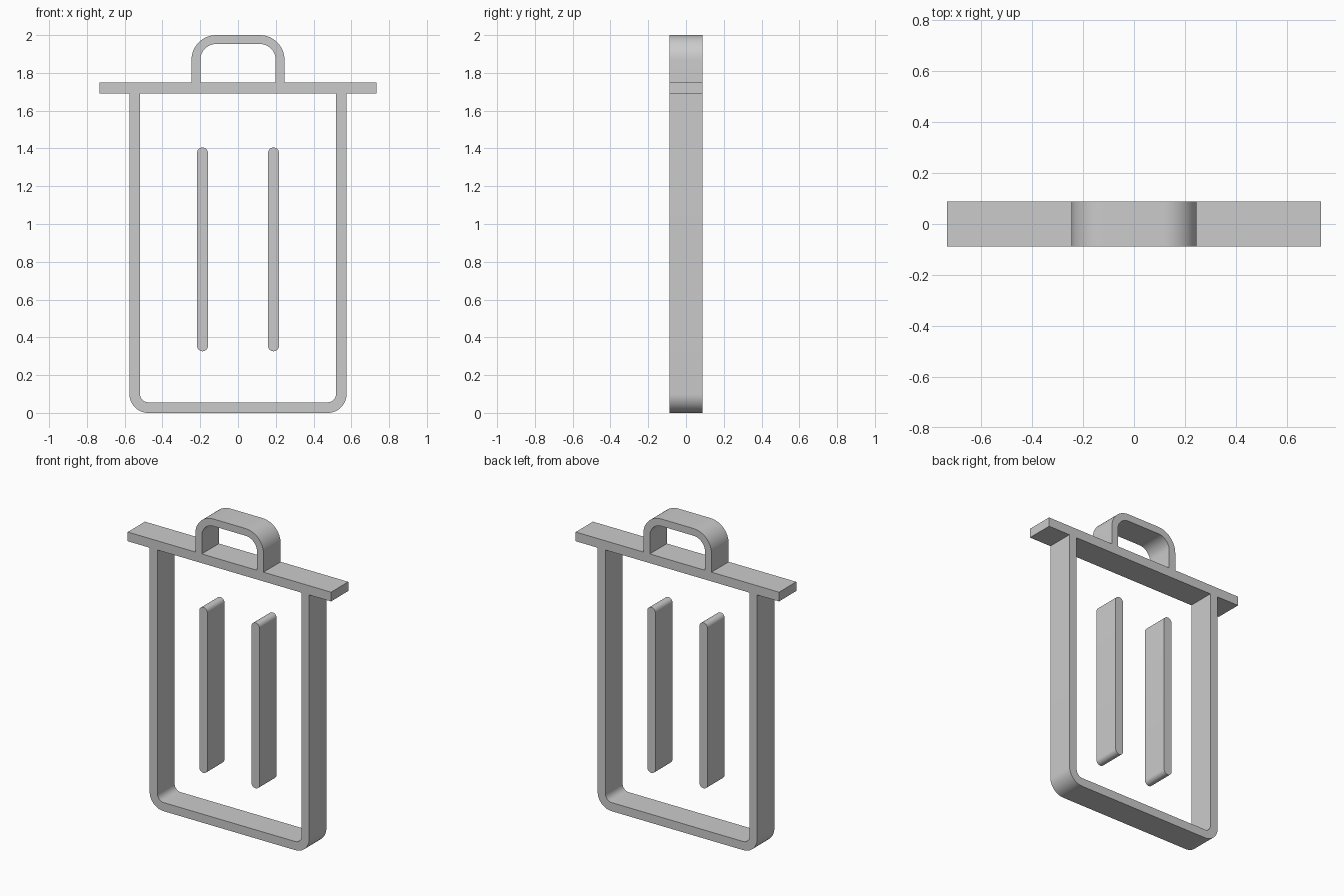
import bpy
import bmesh
from math import sin, cos, pi, radians

DEPTH = 0.177
ARC_STEPS = 12

cube = bpy.data.objects.get("Cube")
if cube:
    bpy.data.objects.remove(cube, do_unlink=True)

grey = bpy.data.materials.new("light_grey")
grey.use_nodes = True
colour = (0.6, 0.6, 0.6, 1)
grey.diffuse_color = colour
grey.node_tree.nodes["Principled BSDF"].inputs["Base Color"].default_value = colour


def extrude_profile(name, faces_2d):
    """Extrude flat x-z faces symmetrically through the depth."""
    bm = bmesh.new()
    for outline in faces_2d:
        bm.faces.new([bm.verts.new((x, -DEPTH / 2, z)) for x, z in outline])
    bmesh.ops.remove_doubles(bm, verts=bm.verts[:], dist=1e-5)
    result = bmesh.ops.extrude_face_region(bm, geom=bm.faces[:], use_keep_orig=True)
    moved = [v for v in result["geom"] if isinstance(v, bmesh.types.BMVert)]
    bmesh.ops.translate(bm, verts=moved, vec=(0, DEPTH, 0))
    bmesh.ops.recalc_face_normals(bm, faces=bm.faces[:])
    mesh = bpy.data.meshes.new(name)
    bm.to_mesh(mesh)
    bm.free()
    mesh.materials.append(grey)
    obj = bpy.data.objects.new(name, mesh)
    bpy.context.collection.objects.link(obj)
    bpy.ops.object.select_all(action="DESELECT")
    obj.select_set(True)
    bpy.context.view_layer.objects.active = obj
    bpy.ops.object.shade_smooth_by_angle(angle=radians(30))
    return obj


def u_path(half_width, open_z, closed_z, radius):
    """U-shaped line with rounded corners, from right to left."""
    side = 1 if closed_z > open_z else -1
    half = [(half_width, open_z)]
    for i in range(ARC_STEPS + 1):
        a = pi / 2 * i / ARC_STEPS
        half.append((half_width - radius + radius * cos(a),
                     closed_z + side * radius * (sin(a) - 1)))
    return half + [(-x, z) for x, z in reversed(half)]


def u_band(name, half_width, open_z, closed_z, radius, thickness):
    """Band of even thickness following a U-shaped line."""
    side = 1 if closed_z > open_z else -1
    outer = u_path(half_width, open_z, closed_z, radius)
    inner = u_path(half_width - thickness, open_z,
                   closed_z - side * thickness, radius - thickness)
    quads = [(outer[i], outer[i + 1], inner[i + 1], inner[i])
             for i in range(len(outer) - 1)]
    return extrude_profile(name, quads)


def slot(name, x, low, high, radius):
    """Upright bar with half-round ends."""
    points = []
    for centre, start in ((high - radius, 0), (low + radius, pi)):
        for i in range(ARC_STEPS + 1):
            a = start + pi * i / ARC_STEPS
            points.append((x + radius * cos(a), centre + radius * sin(a)))
    return extrude_profile(name, [points])


# Bin body, lid and lid handle
u_band("bin_body", 0.575, 1.69, 0, 0.1, 0.056)
extrude_profile("lid", [[(-0.733, 1.69), (0.733, 1.69), (0.733, 1.75), (-0.733, 1.75)]])
u_band("lid_handle", 0.246, 1.75, 2, 0.13, 0.047)

# Two free-standing bars inside the body
for name, side in (("left_bar", 1), ("right_bar", -1)):
    slot(name, side * 0.188, 0.326, 1.405, 0.029)
